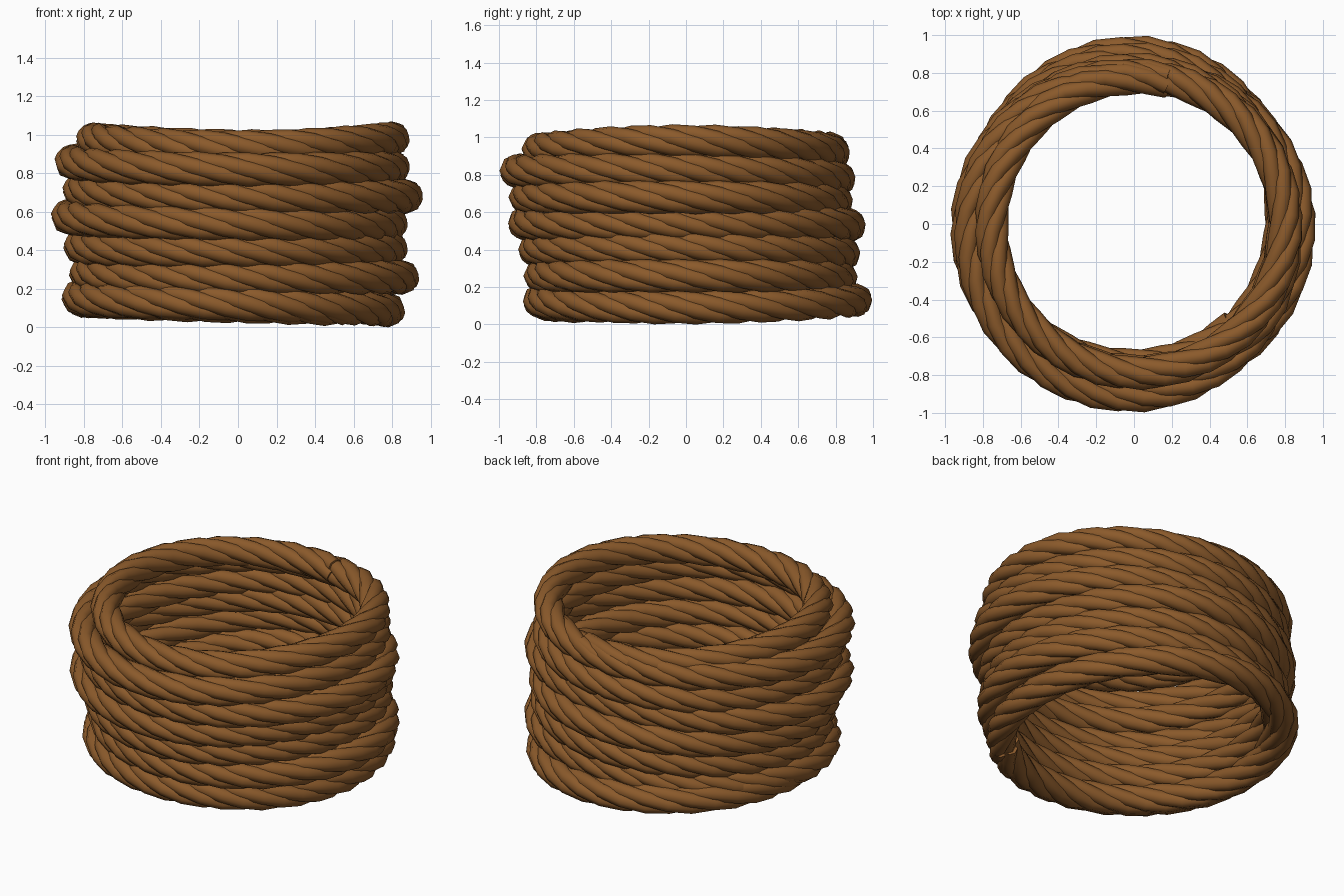
import bpy, bmesh
from math import sin, cos, pi, tau
from mathutils import Vector

if "Cube" in bpy.data.objects:
    bpy.data.objects.remove(bpy.data.objects["Cube"])

STRANDS, SIDES = 5, 8
ROPE_R, STRAND_R = 0.091, 0.045
STEPS = 11            # points per quarter turn
TWISTS_PER_TURN = 5
T_START, T_END = 0.5, 31.15   # the two tails tuck into the neighbouring turns

# (outer radius, height) each quarter turn, clockwise: right, front, left, back
path = [(.86, .085), (.84, .11), (.90, .14), (1.00, .13),
        (.87, .09), (.875, .125), (.92, .155), (.92, .25),
        (.945, .26), (.87, .26), (.88, .28), (.935, .38),
        (.885, .41), (.90, .40), (.91, .42), (.965, .53),
        (.885, .54), (.955, .54), (.975, .575), (.895, .66),
        (.965, .68), (.95, .68), (.915, .71), (.91, .78),
        (.895, .83), (1.00, .82), (.955, .86), (.88, .92),
        (.895, .98), (.88, .935), (.845, .975), (.865, .94), (.89, .94)]
pts = [Vector(p) for p in path]


def spline(t):
    """Catmull-Rom through the quarter-turn points."""
    i = min(int(t), len(pts) - 2)
    f = t - i
    a, b, c, d = (pts[max(0, min(len(pts) - 1, i + k))] for k in (-1, 0, 1, 2))
    return 0.5 * (2 * b + (c - a) * f + (2 * a - 5 * b + 4 * c - d) * f ** 2
                  + (3 * b - a - 3 * c + d) * f ** 3)


def strand_point(t, phase):
    r, z = spline(t)
    ang = -t * pi / 2
    phi = phase + tau * TWISTS_PER_TURN * t / 4
    off = ROPE_R - STRAND_R
    rad = r - ROPE_R + off * cos(phi)
    return Vector((rad * cos(ang), rad * sin(ang), z + off * sin(phi)))


mat = bpy.data.materials.new("rope_brown")
mat.diffuse_color = (0.258, 0.102, 0.024, 1)
mat.use_nodes = True
mat.node_tree.nodes["Principled BSDF"].inputs["Base Color"].default_value = mat.diffuse_color

# Twisted strands wound into the coil
for s in range(STRANDS):
    bm = bmesh.new()
    n = round((T_END - T_START) * STEPS)
    centres = [strand_point(T_START + (T_END - T_START) * k / n, tau * s / STRANDS)
               for k in range(n + 1)]
    rings = []
    for k, c in enumerate(centres):
        tan = (centres[min(k + 1, n)] - centres[max(k - 1, 0)]).normalized()
        u = Vector((c.x, c.y, 0)).normalized()
        u = (u - tan * u.dot(tan)).normalized()
        v = tan.cross(u)
        rings.append([bm.verts.new(c + STRAND_R * (u * cos(tau * j / SIDES) + v * sin(tau * j / SIDES)))
                      for j in range(SIDES)])
    for a, b in zip(rings, rings[1:]):
        for j in range(SIDES):
            m = (j + 1) % SIDES
            bm.faces.new((a[j], a[m], b[m], b[j])).smooth = True
    bm.faces.new(rings[0])
    bm.faces.new(rings[-1])
    bmesh.ops.recalc_face_normals(bm, faces=bm.faces)
    me = bpy.data.meshes.new(f"rope_strand_{s + 1}")
    bm.to_mesh(me)
    bm.free()
    me.materials.append(mat)
    bpy.context.collection.objects.link(bpy.data.objects.new(me.name, me))
